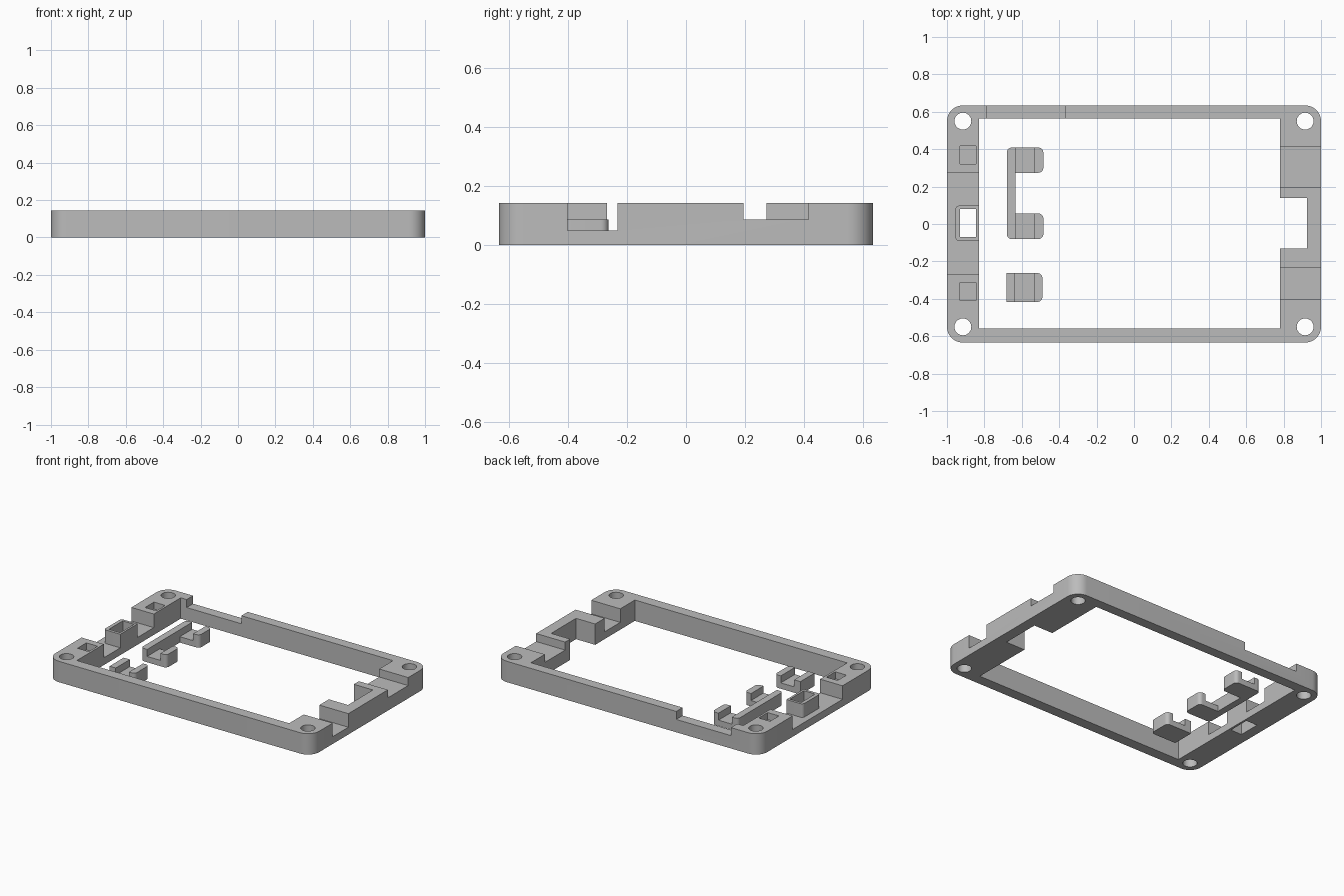
import bpy
import bmesh
import math
from mathutils import Matrix

if "Cube" in bpy.data.objects:
    bpy.data.objects.remove(bpy.data.objects["Cube"], do_unlink=True)

# Single plain grey material
grey = bpy.data.materials.new("plain_grey")
grey.use_nodes = True
COLOUR = (0.5, 0.5, 0.5, 1)
grey.diffuse_color = COLOUR
grey.node_tree.nodes["Principled BSDF"].inputs["Base Color"].default_value = COLOUR

TOP = 0.143      # full height of the frame
HALF_Y = 0.634
STEP = 0.088     # floor of the shallow notches, top of the clips
LOW = 0.05       # floor of the deep notches
ALL = [(-1, -1), (-1, 1), (1, -1), (1, 1)]
RIGHT = [(1, -1), (1, 1)]


def finish(bm, name):
    mesh = bpy.data.meshes.new(name)
    bm.to_mesh(mesh)
    bm.free()
    mesh.materials.append(grey)
    obj = bpy.data.objects.new(name, mesh)
    bpy.context.collection.objects.link(obj)
    return obj


def block(name, x, y, z, radius=0, corners=()):
    """Box between limits, with the chosen upright corners rounded."""
    bm = bmesh.new()
    size = [b - a for a, b in (x, y, z)]
    mid = [(a + b) / 2 for a, b in (x, y, z)]
    bmesh.ops.create_cube(bm, size=1, matrix=Matrix.Translation(mid) @ Matrix.Diagonal((*size, 1)))
    edges = []
    for e in bm.edges:
        a, b = (v.co for v in e.verts)
        if abs(a.z - b.z) > 1e-5:
            side = (1 if a.x > mid[0] else -1, 1 if a.y > mid[1] else -1)
            if side in corners:
                edges.append(e)
    if edges:
        bmesh.ops.bevel(bm, geom=edges, offset=radius, segments=10, profile=0.5, affect='EDGES')
    return finish(bm, name)


def peg(x, y, radius):
    bm = bmesh.new()
    bmesh.ops.create_cone(bm, cap_ends=True, segments=40, radius1=radius, radius2=radius,
                          depth=1, matrix=Matrix.Translation((x, y, 0)))
    return finish(bm, "cutter")


def cut(obj, cutters):
    """Subtract every cutter, then discard it."""
    bpy.context.view_layer.objects.active = obj
    for cutter in cutters:
        cutter.hide_render = True
        mod = obj.modifiers.new("cut", 'BOOLEAN')
        mod.operation = 'DIFFERENCE'
        mod.solver = 'EXACT'
        mod.object = cutter
        bpy.ops.object.modifier_apply(modifier=mod.name)
        bpy.data.objects.remove(cutter, do_unlink=True)


def hole(x, y, z=(-1, 1)):
    return block("cutter", x, y, z)


# Frame with its central opening and the cable recess in the left wall
frame = block("frame", (-1, 1), (-HALF_Y, HALF_Y), (0, TOP), 0.085, ALL)
cutters = [hole((-0.83, 0.78), (-0.56, 0.565)),
           hole((0.7, 0.925), (-0.13, 0.14))]
# Screw holes
cutters += [peg(sx * 0.915, sy * 0.55, 0.045) for sx, sy in ALL]
# Notches in the left, right and back walls
cutters += [hole((0.7, 1.1), (0.195, 0.415), (STEP, 1)),
            hole((0.7, 1.1), (-0.402, -0.233), (LOW, 1)),
            hole((-1.1, -0.7), (-0.267, 0.273), (LOW, 1)),
            hole((-0.785, -0.37), (0.5, 0.7), (STEP, 1))]
# Square pockets and the through slot in the right wall
SLOT = ((-0.93, -0.845), (-0.07, 0.08))
cutters += [hole((-0.93, -0.845), (0.322, 0.418), (0.095, 1)),
            hole((-0.93, -0.845), (-0.41, -0.314), (0.095, 1)),
            hole(*SLOT)]
cut(frame, cutters)

# Raised collar around the slot
collar = block("slot_collar", (-0.955, -0.83), (-0.09, 0.098), (LOW, TOP),
               0.02, [(-1, -1), (-1, 1)])
cut(collar, [hole(*SLOT)])


# Loose U-shaped clips
def clip(name, x, y, corners):
    obj = block(name, x, y, (0, STEP), 0.025, corners)
    cut(obj, [hole((x[0] + 0.047, x[0] + 0.148), (y[0] - 0.1, y[1] + 0.1), (0.04, 1))])
    return obj


parts = [frame, collar,
         clip("clip_back", (-0.68, -0.485), (0.274, 0.408), RIGHT + [(-1, 1)]),
         clip("clip_middle", (-0.68, -0.485), (-0.08, 0.056), RIGHT + [(-1, -1)]),
         clip("clip_front", (-0.683, -0.49), (-0.416, -0.263), RIGHT),
         block("clip_bar", (-0.68, -0.633), (0.056, 0.274), (0, STEP))]

# Smooth rounded corners, crisp edges elsewhere
bpy.ops.object.select_all(action='DESELECT')
for part in parts:
    part.select_set(True)
bpy.context.view_layer.objects.active = frame
bpy.ops.object.shade_smooth_by_angle(angle=math.radians(30))
